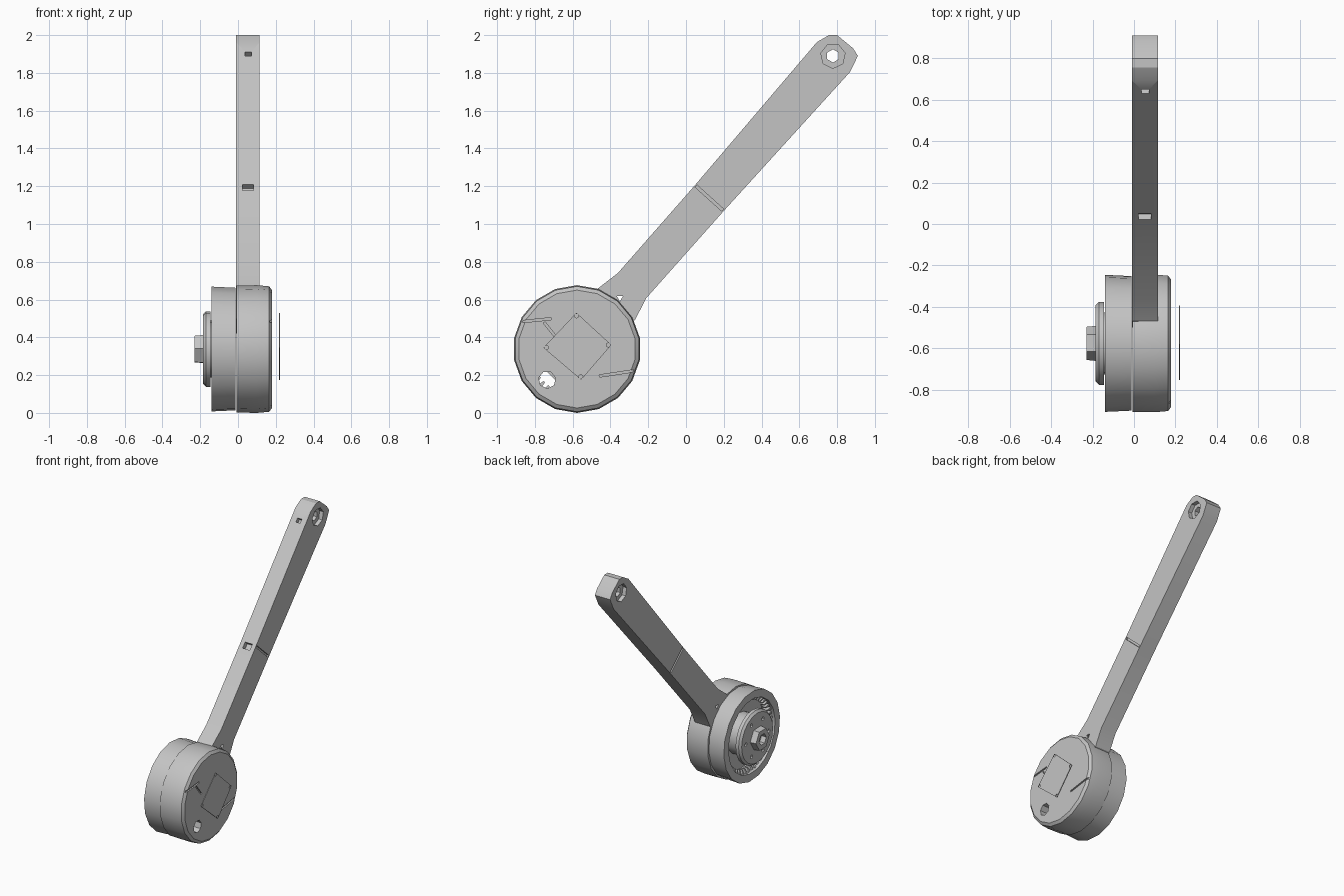
import bpy, bmesh, math
from mathutils import Matrix, Vector

cube = bpy.data.objects.get("Cube")
if cube:
    bpy.data.objects.remove(cube, do_unlink=True)

GREY = (0.55, 0.55, 0.55, 1)
grey = bpy.data.materials.new("plain grey")
grey.use_nodes = True
grey.diffuse_color = GREY
grey.node_tree.nodes["Principled BSDF"].inputs["Base Color"].default_value = GREY

CY, CZ = -0.577, 0.338          # axle position
HUB = Vector((0, CY, CZ))


def finish(bm, name, angle=30):
    bmesh.ops.remove_doubles(bm, verts=bm.verts, dist=1e-5)
    bmesh.ops.recalc_face_normals(bm, faces=bm.faces)
    mesh = bpy.data.meshes.new(name)
    bm.to_mesh(mesh)
    bm.free()
    mesh.materials.append(grey)
    ob = bpy.data.objects.new(name, mesh)
    bpy.context.collection.objects.link(ob)
    smooth(ob, angle)
    return ob


def smooth(ob, angle=30):
    bpy.ops.object.select_all(action='DESELECT')
    ob.select_set(True)
    bpy.context.view_layer.objects.active = ob
    bpy.ops.object.shade_smooth_by_angle(angle=math.radians(angle))


def lathe(name, profile, sides, centre=(CY, CZ), turn=0.0):
    """Spin a profile of (x, radius) around a line along x."""
    bm = bmesh.new()
    rings = []
    for i in range(sides):
        a = turn + math.tau * i / sides
        rings.append([bm.verts.new((x, centre[0] + r * math.sin(a), centre[1] - r * math.cos(a)))
                      for x, r in profile])
    for i, ring in enumerate(rings):
        nxt = rings[(i + 1) % sides]
        for j in range(len(profile) - 1):
            bm.faces.new((ring[j], ring[j + 1], nxt[j + 1], nxt[j]))
    return finish(bm, name)


def rod(name, x0, x1, r, sides, centre=(CY, CZ), turn=0.0):
    return lathe(name, [(x0, 0), (x0, r), (x1, r), (x1, 0)], sides, centre, turn)


def prism(name, outline, x0, x1):
    """Extrude a side outline of (y, z) points along x."""
    bm = bmesh.new()
    face = bm.faces.new([bm.verts.new((x0, y, z)) for y, z in outline])
    moved = bmesh.ops.extrude_face_region(bm, geom=[face])["geom"]
    verts = [g for g in moved if isinstance(g, bmesh.types.BMVert)]
    bmesh.ops.translate(bm, verts=verts, vec=(x1 - x0, 0, 0))
    return finish(bm, name)


def box(name, centre, size, tilt=0.0):
    bm = bmesh.new()
    bmesh.ops.create_cube(bm, size=1, matrix=Matrix.Translation(centre)
                          @ Matrix.Rotation(tilt, 4, 'X') @ Matrix.Diagonal((*size, 1)))
    return finish(bm, name)


def cut(ob, *cutters):
    for c in cutters:
        mod = ob.modifiers.new("cut", 'BOOLEAN')
        mod.operation, mod.solver, mod.object = 'DIFFERENCE', 'EXACT', c
        bpy.context.view_layer.objects.active = ob
        bpy.ops.object.modifier_apply(modifier=mod.name)
        bpy.data.objects.remove(c, do_unlink=True)
    smooth(ob)


# Two halves of the round housing, with one hole through both
HOLE = (-0.735, 0.175)
outer = lathe("outer_housing", [(-0.008, 0), (-0.008, 0.336), (0.1, 0.338), (0.165, 0.332),
                                (0.18, 0.312), (0.18, 0)], 18)
inner = lathe("gear_housing", [(-0.012, 0), (-0.012, 0.326), (-0.14, 0.332), (-0.14, 0.275),
                               (-0.04, 0.275), (-0.04, 0)], 18, turn=0.1)
for half in (outer, inner):
    cut(half, rod("hole_cutter", -0.3, 0.3, 0.046, 7, HOLE))

# Shallow creases in the outer face
for n, (y, z, length, tilt) in enumerate([(-0.80, 0.49, 0.17, 0.1), (-0.72, 0.44, 0.1, -0.9),
                                          (-0.36, 0.21, 0.2, 0.15)]):
    cut(outer, box("crease_cutter", (0.18, y, z), (0.02, length, 0.012), tilt))

# Ring of inward teeth
bm = bmesh.new()
TEETH = 48
for i in range(TEETH):
    spin = Matrix.Translation(HUB) @ Matrix.Rotation(math.tau * i / TEETH, 4, 'X')
    bmesh.ops.create_cone(bm, cap_ends=True, segments=4, radius1=0.016, radius2=0.007, depth=0.035,
                          matrix=spin @ Matrix.Translation((-0.09, 0, 0.262))
                          @ Matrix.Rotation(math.pi, 4, 'X') @ Matrix.Diagonal((3, 1, 1, 1))
                          @ Matrix.Rotation(math.pi / 4, 4, 'Z'))
finish(bm, "ring_teeth")

# Carrier disc with bolt holes, and the hollow hexagonal shaft end
disc = lathe("carrier_disc", [(-0.04, 0), (-0.04, 0.15), (-0.145, 0.15), (-0.145, 0.2),
                              (-0.17, 0.2), (-0.185, 0.185), (-0.185, 0)], 20)
for i in range(6):
    a = math.tau * i / 6
    cut(disc, rod("bolt_cutter", -0.3, -0.165, 0.014, 6,
                  (CY + 0.135 * math.cos(a), CZ + 0.135 * math.sin(a))))
lathe("shaft_end", [(-0.18, 0.085), (-0.23, 0.08), (-0.23, 0.042), (-0.19, 0.042), (-0.19, 0)],
      6, turn=0.5)

# Thin square cover plate held clear of the outer face
CORNERS = [(-0.58, 0.53), (-0.395, 0.36), (-0.555, 0.175), (-0.755, 0.345)]
plate = prism("cover_plate", CORNERS, 0.217, 0.223)
for y, z in CORNERS:
    spot = (y + (CY - y) * 0.09, z + (0.352 - z) * 0.09)
    cut(plate, rod("screw_cutter", 0.1, 0.3, 0.011, 8, spot))

# Arm, flaring into the housing at its foot
ARM0, ARM1 = -0.01, 0.115
MID = (ARM0 + ARM1) / 2
arm = prism("arm", [(-0.47, 0.656), (-0.36, 0.741), (0.048, 1.206), (0.693, 1.963), (0.757, 2.0),
                    (0.80, 2.0), (0.885, 1.93), (0.91, 1.89), (0.868, 1.804), (0.2, 1.069),
                    (-0.21, 0.608), (-0.27, 0.492), (-0.4, 0.42), (-0.5, 0.5)], ARM0, ARM1)
EYE = (0.778, 1.89)
cut(arm, rod("eye_cutter", -0.2, 0.3, 0.035, 6, EYE),
    rod("eye_sink_right", 0.085, 0.3, 0.066, 7, EYE),
    rod("eye_sink_left", -0.2, 0.02, 0.066, 7, EYE),
    rod("neck_cutter", -0.2, 0.3, 0.02, 3, (-0.35, 0.61)))

# Joint groove across both sides of the arm, and a slot in its upper edge
tilt = math.atan2(1.069 - 1.206, 0.2 - 0.048)
for x in (ARM0, ARM1):
    cut(arm, box("groove_cutter", (x, 0.124, 1.137), (0.025, 0.19, 0.015), tilt))
cut(arm, box("slot_cutter", (MID, 0.04, 1.19), (0.06, 0.06, 0.045), tilt))

# Small pin hole near the tip
pin = box("pin_cutter", (MID + 0.002, 0.64, 1.9), (0.035, 0.06, 0.03), tilt)
cut(arm, pin)
